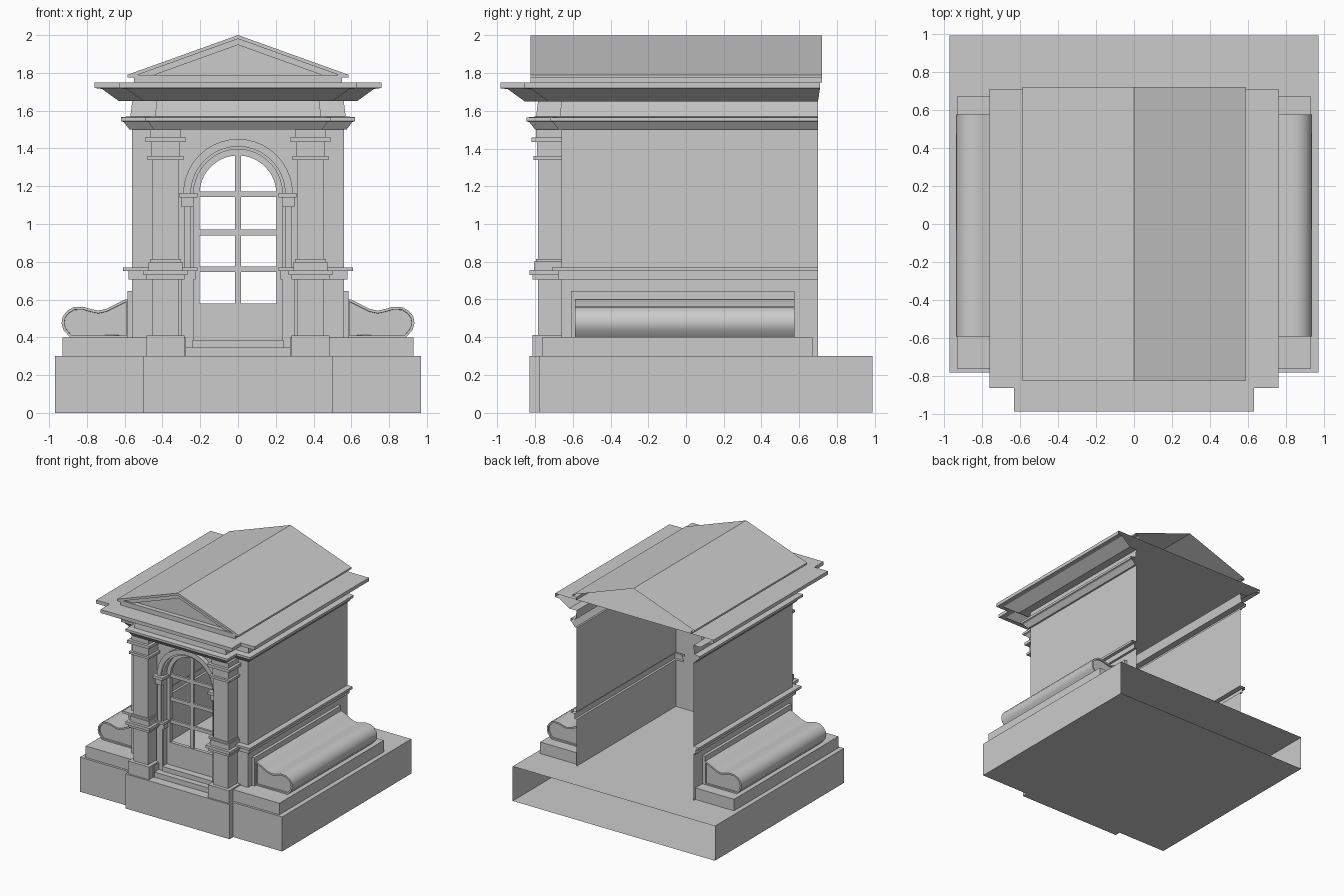
import bpy, bmesh, math

if "Cube" in bpy.data.objects:
    bpy.data.objects.remove(bpy.data.objects["Cube"], do_unlink=True)

STONE = (0.6, 0.6, 0.6, 1)
stone = bpy.data.materials.new("pale_stone")
stone.use_nodes = True
stone.diffuse_color = STONE
stone.node_tree.nodes["Principled BSDF"].inputs["Base Color"].default_value = STONE

WALL, BAY, FRONT, PORCH, BACK = 0.56, 0.43, -0.66, -0.785, 0.70
SPRING = 1.16  # height where the door arch begins


def finish(name, bm, smooth=False):
    bmesh.ops.remove_doubles(bm, verts=bm.verts, dist=0.0001)
    bmesh.ops.recalc_face_normals(bm, faces=bm.faces)
    mesh = bpy.data.meshes.new(name)
    bm.to_mesh(mesh)
    bm.free()
    mesh.materials.append(stone)
    ob = bpy.data.objects.new(name, mesh)
    bpy.context.collection.objects.link(ob)
    if smooth:
        bpy.ops.object.select_all(action="DESELECT")
        ob.select_set(True)
        bpy.context.view_layer.objects.active = ob
        bpy.ops.object.shade_smooth_by_angle(angle=math.radians(40))
    return ob


def loft(bm, rows, closed=False):
    """Quads between successive rows of points."""
    rows = [[bm.verts.new(p) for p in row] for row in rows]
    n = len(rows[0])
    for a, b in zip(rows, rows[1:]):
        for i in range(n if closed else n - 1):
            j = (i + 1) % n
            bm.faces.new((a[i], a[j], b[j], b[i]))
    return rows


def mirror(ob):
    ob.modifiers.new("mirror", "MIRROR").use_mirror_merge = False
    return ob


def boxes(name, items, both=False):
    """Boxes given as x, y and z ranges."""
    bm = bmesh.new()
    for x0, x1, y0, y1, z0, z1 in items:
        rows = loft(bm, [[(x0, y0, z), (x1, y0, z), (x1, y1, z), (x0, y1, z)]
                         for z in (z0, z1)], True)
        for row in rows:
            bm.faces.new(row)
    ob = finish(name, bm)
    return mirror(ob) if both else ob


def both_sides(half):
    return half + [(-x, y) for x, y in reversed(half)]


# Base block, hollow and open at the back
bm = bmesh.new()
plan = both_sides([(0.97, 0.99), (0.97, -0.78), (0.5, -0.78), (0.5, -0.83)])
for row in loft(bm, [[(x, y, z) for x, y in plan] for z in (0, 0.3)]):
    bm.faces.new(row)
finish("base_block", bm)

# Thin side walls with string course, returning on the front to the doorway
bm = bmesh.new()
profile = [(0, 0.3), (0, 0.705), (0.02, 0.705), (0.02, 0.75), (0.05, 0.75),
           (0.05, 0.77), (0, 0.77), (0, 1.5)]
loft(bm, [[(WALL + d, BACK, z), (WALL + d, FRONT - d, z), (0.25, FRONT - d, z)]
          for d, z in profile])
mirror(finish("side_wall", bm))

# Front wall above the door arch
bm = bmesh.new()
arc = [math.pi * i / 20 for i in range(21)]
loft(bm, [[(0.25 * math.cos(a), FRONT, z) for a in arc for z in [
    SPRING + 0.25 * math.sin(a) if low else 1.5]] for low in (True, False)])
finish("wall_over_door", bm)

# Entablature: lower moulding, frieze, cornice and the flat deck on top
bm = bmesh.new()
profile = [(0, 1.5), (0.015, 1.5), (0.045, 1.54), (0.06, 1.545), (0.06, 1.565), (0.01, 1.57),
           (0, 1.65), (0.07, 1.65), (0.16, 1.715), (0.2, 1.72), (0.2, 1.75)]
rows = []
for d, z in profile:
    half = [(WALL + d, BACK + 0.01 * (z > 1.7)), (WALL + d, FRONT - d),
            (BAY + d, FRONT - d), (BAY + d, PORCH - d)]
    rows.append([(x, y, z) for x, y in both_sides(half)])
rows = loft(bm, rows)
bm.faces.new(rows[-1])
finish("entablature", bm)
boxes("porch_soffit", [(-BAY, BAY, PORCH, FRONT, 1.5, 1.51)])

# Gable roof, open at the back
bm = bmesh.new()
slope = 0.21 / 0.585
section = both_sides([(0.55, 1.75), (0.55, 1.775), (0.585, 1.775), (0.585, 1.79), (0, 2)])
loft(bm, [[(x, y, z) for x, z in section] for y in (-0.825, 0.72)])
finish("roof", bm)

# Stepped pediment with a sunken triangle
bm = bmesh.new()
steps = [(0.585, -0.825), (0.53, -0.825), (0.53, -0.81), (0.44, -0.81), (0.44, -0.785)]
rows = loft(bm, [[(-w, y, 1.79), (0, y, 1.79 + slope * w), (w, y, 1.79)] for w, y in steps])
bm.faces.new(rows[-1])
finish("pediment", bm)
boxes("pediment_sill", [(-0.55, 0.55, -0.825, -0.78, 1.75, 1.775),
                        (-0.585, 0.585, -0.825, -0.78, 1.775, 1.79)])

# Side terraces and the front plinths
boxes("terrace", [(WALL, 0.93, -0.76, 0.67, 0.3, 0.4),
                  (0.275, WALL, -0.76, FRONT, 0.3, 0.4)], True)

# Scrolled side buttresses with sunken end panels
bm = bmesh.new()
curve = [(0.58, 0.4), (0.58, 0.6), (0.6, 0.6), (0.66, 0.57), (0.70, 0.55), (0.74, 0.541),
         (0.78, 0.55), (0.82, 0.562), (0.87, 0.56), (0.905, 0.54), (0.928, 0.51),
         (0.934, 0.475), (0.925, 0.44), (0.89, 0.4)]
rows = loft(bm, [[(x, y, z) for x, z in curve] for y in (-0.59, 0.575)], True)
ends = [bm.faces.new(row) for row in rows]
bmesh.ops.recalc_face_normals(bm, faces=bm.faces)
bmesh.ops.inset_individual(bm, faces=ends, thickness=0.014, depth=0)
bmesh.ops.inset_individual(bm, faces=ends, thickness=0.001, depth=-0.012)
mirror(finish("scroll_buttress", bm, True))
boxes("scroll_backing", [(WALL, 0.585, -0.61, 0.575, 0.4, 0.645)], True)

# Pilasters: plinth, pedestal, ledge, foot, shaft, neck and cap
tiers = [(0.3, 0.41, 0.03), (0.41, 0.705, 0), (0.705, 0.73, 0.03), (0.73, 0.755, 0.045),
         (0.755, 0.80, 0.02), (0.80, 0.815, 0.01), (0.815, 1.34, 0), (1.34, 1.36, 0.025),
         (1.36, 1.435, 0.005), (1.435, 1.46, 0.035), (1.46, 1.5, 0.01)]
boxes("pilaster", [(0.313 - d, 0.455 + d, PORCH - d, FRONT, z0, z1)
                   for z0, z1, d in tiers], True)


def arch(name, r0, r1, y0, y1, foot):
    """Round-headed frame with straight legs down to foot."""
    bm = bmesh.new()
    rows = []
    for r, y in ((r0, y0), (r1, y0), (r1, y1), (r0, y1), (r0, y0)):
        row = [(r * math.cos(a), y, SPRING + r * math.sin(a)) for a in arc]
        rows.append([(r, y, foot)] + row + [(-r, y, foot)])
    loft(bm, rows)
    finish(name, bm)


# Door surround
arch("outer_archivolt", 0.25, 0.29, -0.70, -0.62, 1.16)
arch("inner_archivolt", 0.235, 0.255, -0.685, -0.60, 0.385)
boxes("door_jamb", [(0.25, 0.283, -0.70, -0.62, 0.77, 1.14),
                    (0.24, 0.30, -0.69, -0.62, 0.3, 0.705),
                    (0.225, 0.30, -0.69, -0.62, 0.705, 0.75),
                    (0.215, 0.30, -0.71, -0.62, 0.75, 0.77),
                    (0.235, 0.298, -0.71, -0.62, 1.09, 1.14),
                    (0.215, 0.31, -0.725, -0.62, 1.14, 1.165)], True)
boxes("door_steps", [(-0.28, 0.28, -0.75, -0.58, 0.3, 0.345),
                     (-0.24, 0.24, -0.70, -0.58, 0.345, 0.385)])

# Door with open panes
arch("door_frame", 0.203, 0.24, -0.64, -0.61, 0.385)
boxes("door_panel", [(-0.21, 0.21, -0.64, -0.61, 0.385, 0.58)])
bars = [(-0.21, 0.21, -0.635, -0.615, z, z + 0.03) for z in (0.745, 0.94, 1.142)]
boxes("door_glazing_bars", bars + [(-0.016, 0.016, -0.635, -0.615, 0.58, 1.365)])
